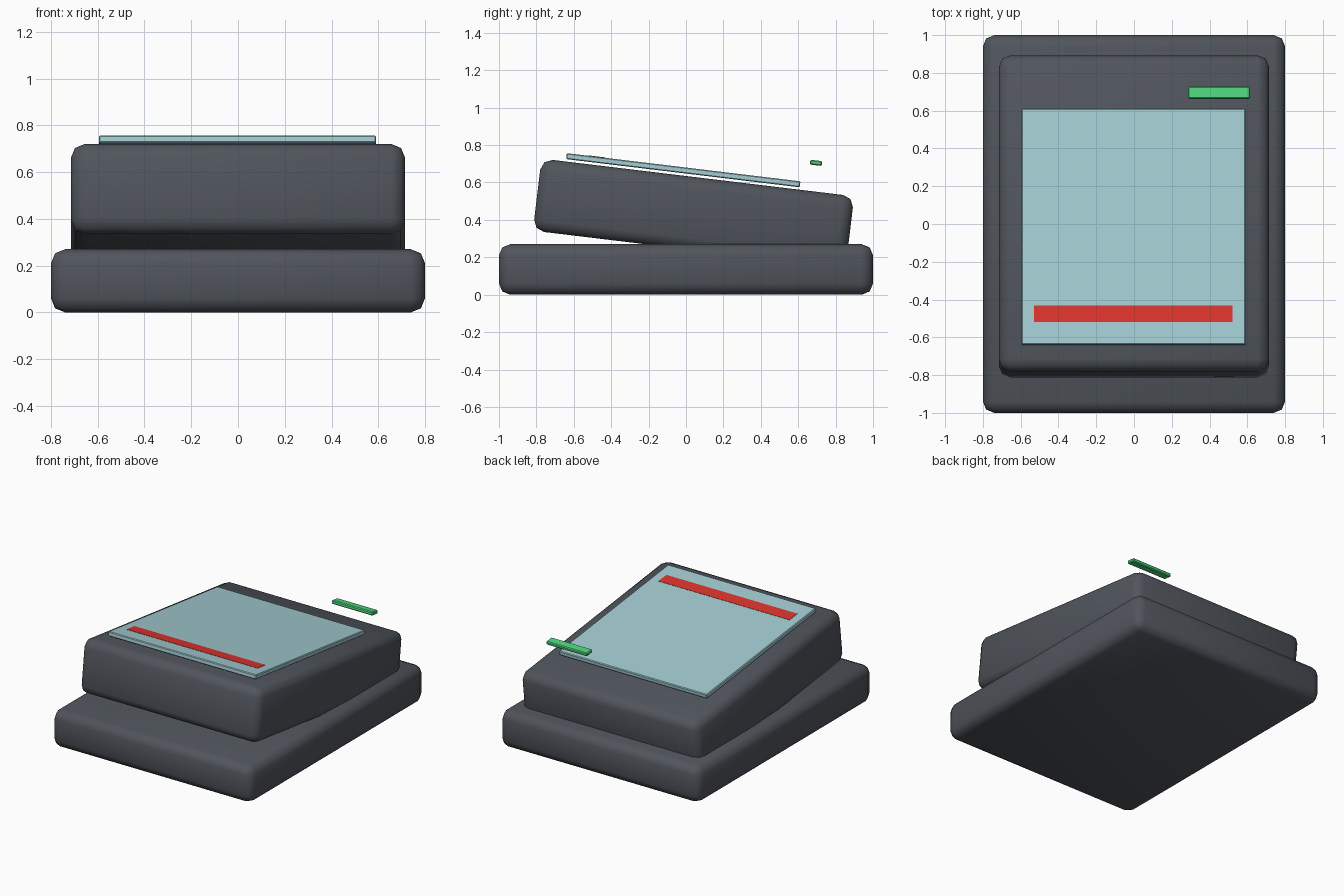
import bpy, math
from mathutils import Matrix, Vector

if "Cube" in bpy.data.objects:
    bpy.data.objects.remove(bpy.data.objects["Cube"])

TILT = Matrix.Rotation(-0.12, 4, 'X')   # upper assembly slopes down to the back


def material(name, rgb):
    m = bpy.data.materials.new(name)
    m.diffuse_color = (*rgb, 1)
    m.use_nodes = True
    m.node_tree.nodes["Principled BSDF"].inputs["Base Color"].default_value = m.diffuse_color
    return m


casing = material("charcoal casing", (0.080, 0.091, 0.107))
glass = material("pale blue glass", (0.37, 0.61, 0.65))
red = material("red", (0.73, 0.035, 0.027))
green = material("green", (0.08, 0.68, 0.21))


def block(name, size, centre, mat, bevel=0, segments=1, tilted=True, smooth=True):
    """Box with rounded edges; tilted centres are given in the sloped frame."""
    bpy.ops.mesh.primitive_cube_add(size=1)
    ob = bpy.context.object
    ob.name = name
    ob.data.transform(Matrix.Diagonal((*size, 1)))
    ob.data.materials.append(mat)
    if bevel:
        mod = ob.modifiers.new("rounded edges", 'BEVEL')
        mod.width, mod.segments, mod.limit_method = bevel, segments, 'NONE'
    if smooth:
        bpy.ops.object.shade_smooth()
    move = Matrix.Translation(Vector(centre))
    ob.matrix_world = TILT @ move if tilted else move
    return ob


# Flat base and the sloped housing resting on it
block("base", (1.6, 2.0, 0.27), (0, 0, 0.135), casing, 0.06, 2, tilted=False)
block("housing", (1.43, 1.684, 0.388), (0, -0.012, 0.436), casing, 0.06, 2)

# Screen hovering just above the housing, with a thin red bar on it
block("screen", (1.185, 1.258, 0.032), (-0.002, -0.094, 0.659), glass, 0.005, 1, smooth=False)
block("red_bar", (1.05, 0.09, 0.006), (-0.004, -0.56, 0.674), red, smooth=False)

# Floating status light near the back right corner
centre = TILT.inverted() @ Vector((0.45, 0.695, 0.705))
block("status_light", (0.33, 0.064, 0.026), centre, green, 0.006, 1, smooth=False)
